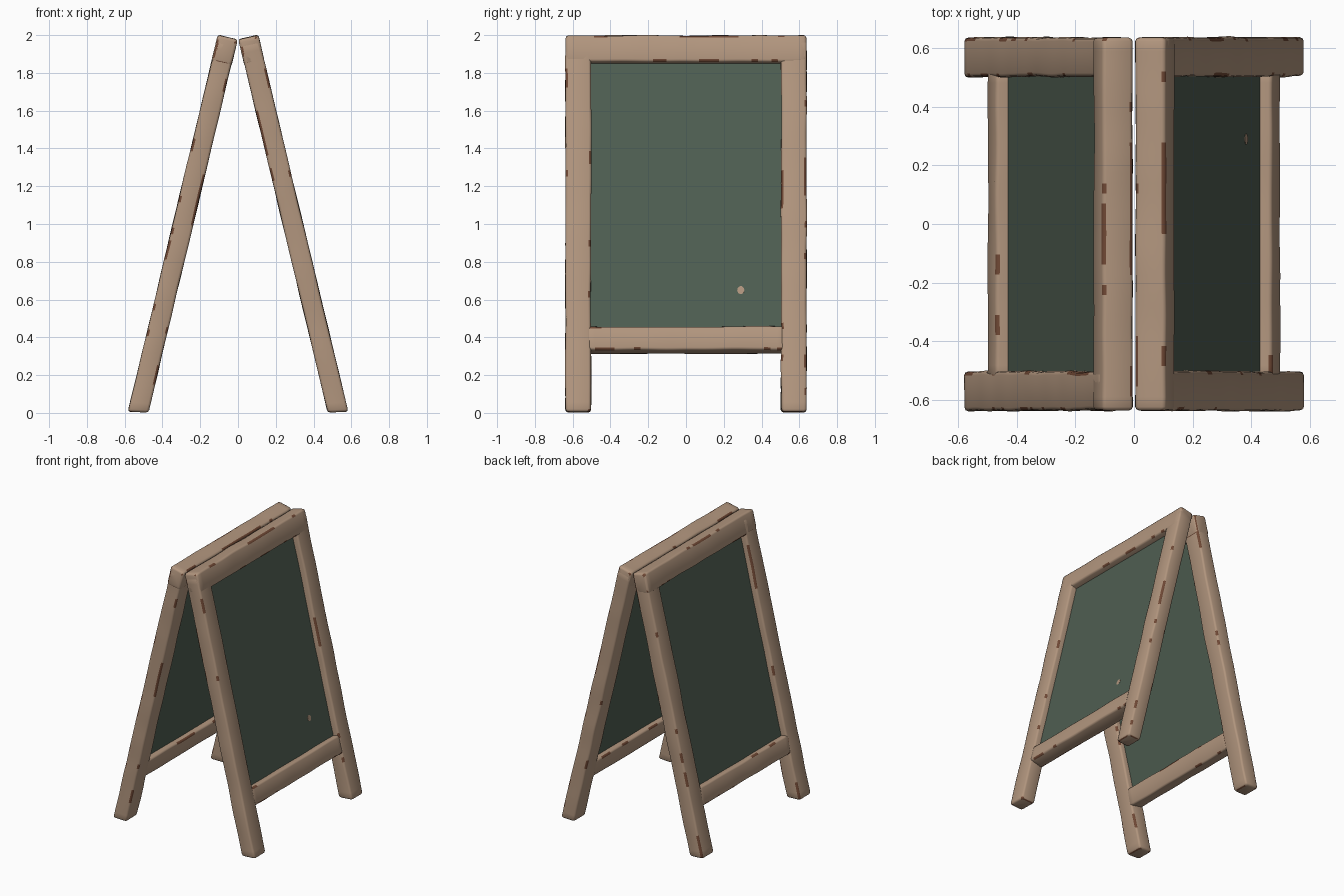
import bpy, bmesh, math, random
from mathutils import Vector, noise

if "Cube" in bpy.data.objects:
    bpy.data.objects.remove(bpy.data.objects["Cube"])

LEAN = math.atan2(0.47, 1.965)
C, S = math.cos(LEAN), math.sin(LEAN)
TOP_Z, THICK, LENGTH = 1.976, 0.108, 2.03


def material(name, rgb):
    m = bpy.data.materials.new(name)
    m.diffuse_color = (*rgb, 1)
    m.use_nodes = True
    m.node_tree.nodes["Principled BSDF"].inputs["Base Color"].default_value = m.diffuse_color
    return m


WOOD = material("tan wood", (0.445, 0.305, 0.21))
CHIP = material("worn brown", (0.16, 0.065, 0.035))
GREEN = material("chalkboard green", (0.078, 0.112, 0.083))


def place(side, t, y, u):
    """Panel space (t outward, y across, u down the slope) to world."""
    if u > 1.85:                                   # level the feet
        u += max(t, 0) * 0.2 * (u - 1.85) / (LENGTH - 1.85)
    return Vector((side * (0.002 + t * C + u * S), y, max(0, TOP_Z + t * S - u * C)))


def finish(bm, name, mats):
    bmesh.ops.recalc_face_normals(bm, faces=bm.faces)
    me = bpy.data.meshes.new(name)
    bm.to_mesh(me)
    bm.free()
    ob = bpy.data.objects.new(name, me)
    bpy.context.collection.objects.link(ob)
    for m in mats:
        me.materials.append(m)
    bpy.ops.object.select_all(action='DESELECT')
    ob.select_set(True)
    bpy.context.view_layer.objects.active = ob
    bpy.ops.object.shade_smooth_by_angle(angle=math.radians(50))
    return ob


def plank(name, side, along, s0, s1, c0, c1, t0, t1, seed):
    """Rounded, slightly wavy timber with chipped corners."""
    rng = random.Random(seed)
    r = 0.013
    n = max(8, int((s1 - s0) / 0.035))
    stops = [s0, s0 + r * 0.35, s0 + r]
    stops += [s0 + r + (s1 - s0 - 2 * r) * i / n for i in range(1, n)]
    stops += [s1 - r, s1 - r * 0.35, s1]
    insets = [r, r * 0.3] + [0] * (len(stops) - 4) + [r * 0.3, r]
    bm = bmesh.new()
    rings = []
    for s, inset in zip(stops, insets):
        ring = []
        for k, (ct, cc) in enumerate(((0, 0), (1, 0), (1, 1), (0, 1))):
            wob = noise.noise_vector(Vector((s * 5, k * 7.3, seed * 3.1))) * 0.005
            t = (t1 - inset if ct else t0 + inset) + wob.x * 0.6
            c = (c1 - inset if cc else c0 + inset) + wob.y
            dt, dc = (-1 if ct else 1), (-1 if cc else 1)
            steps = [(0, r), (0.29 * r, 0.29 * r), (r, 0)]
            if ct != cc:
                steps.reverse()
            for a, b in steps:
                q = (t + dt * a, c + dc * b)
                q = (q[0], s, q[1]) if along == 'y' else (q[0], q[1], s)
                ring.append(bm.verts.new(place(side, *q)))
        rings.append(ring)
    last = len(rings) - 2
    chipped = [False] * 4
    for i in range(len(rings) - 1):
        for k in range(4):                         # chips run along a corner
            chipped[k] = rng.random() < (0.55 if chipped[k] else 0.10)
        for j in range(12):
            a, b = rings[i], rings[i + 1]
            f = bm.faces.new((a[j], a[(j + 1) % 12], b[(j + 1) % 12], b[j]))
            corner = j % 3 != 2
            if corner and chipped[j // 3]:
                f.material_index = 1
            if i in (0, last) and rng.random() < 0.3:
                f.material_index = 1
    bm.faces.new(rings[0])
    bm.faces.new(rings[-1])
    return finish(bm, name, [WOOD, CHIP])


def slab(name, side, t0, t1, y0, y1, u0, u1):
    bm = bmesh.new()
    v = [bm.verts.new(place(side, t, y, u))
         for t in (t0, t1) for y in (y0, y1) for u in (u0, u1)]
    for q in ((0, 1, 3, 2), (4, 5, 7, 6), (0, 1, 5, 4), (2, 3, 7, 6), (0, 2, 6, 4), (1, 3, 7, 5)):
        bm.faces.new([v[i] for i in q])
    return finish(bm, name, [GREEN])


for label, side, seed in (("right", 1, 10), ("left", -1, 20)):
    # frame timbers
    plank(label + "_top_rail", side, 'y', -0.638, 0.638, 0.0, 0.144, 0, THICK, seed)
    plank(label + "_bottom_rail", side, 'y', -0.53, 0.53, 1.583, 1.713, 0.003, THICK - 0.004, seed + 1)
    plank(label + "_front_leg", side, 'u', 0.03, LENGTH, -0.638, -0.503, 0.001, THICK - 0.001, seed + 2)
    plank(label + "_back_leg", side, 'u', 0.03, LENGTH, 0.503, 0.638, 0.001, THICK - 0.001, seed + 3)
    # recessed writing board
    slab(label + "_chalkboard", side, 0.042, 0.062, -0.53, 0.53, 0.11, 1.62)

# small bare wood spot on the right board
bm = bmesh.new()
u_spot = (TOP_Z + 0.063 * S - 0.65) / C
front = [bm.verts.new(place(1, 0.0635, 0.29 + 0.019 * math.cos(a), u_spot + 0.022 * math.sin(a)))
         for a in (math.tau * i / 14 for i in range(14))]
back = [bm.verts.new(v.co - Vector((C, 0, S)) * 0.003) for v in front]
bm.faces.new(front)
bm.faces.new(back)
for i in range(14):
    j = (i + 1) % 14
    bm.faces.new((front[i], front[j], back[j], back[i]))
finish(bm, "bare_spot", [WOOD])
